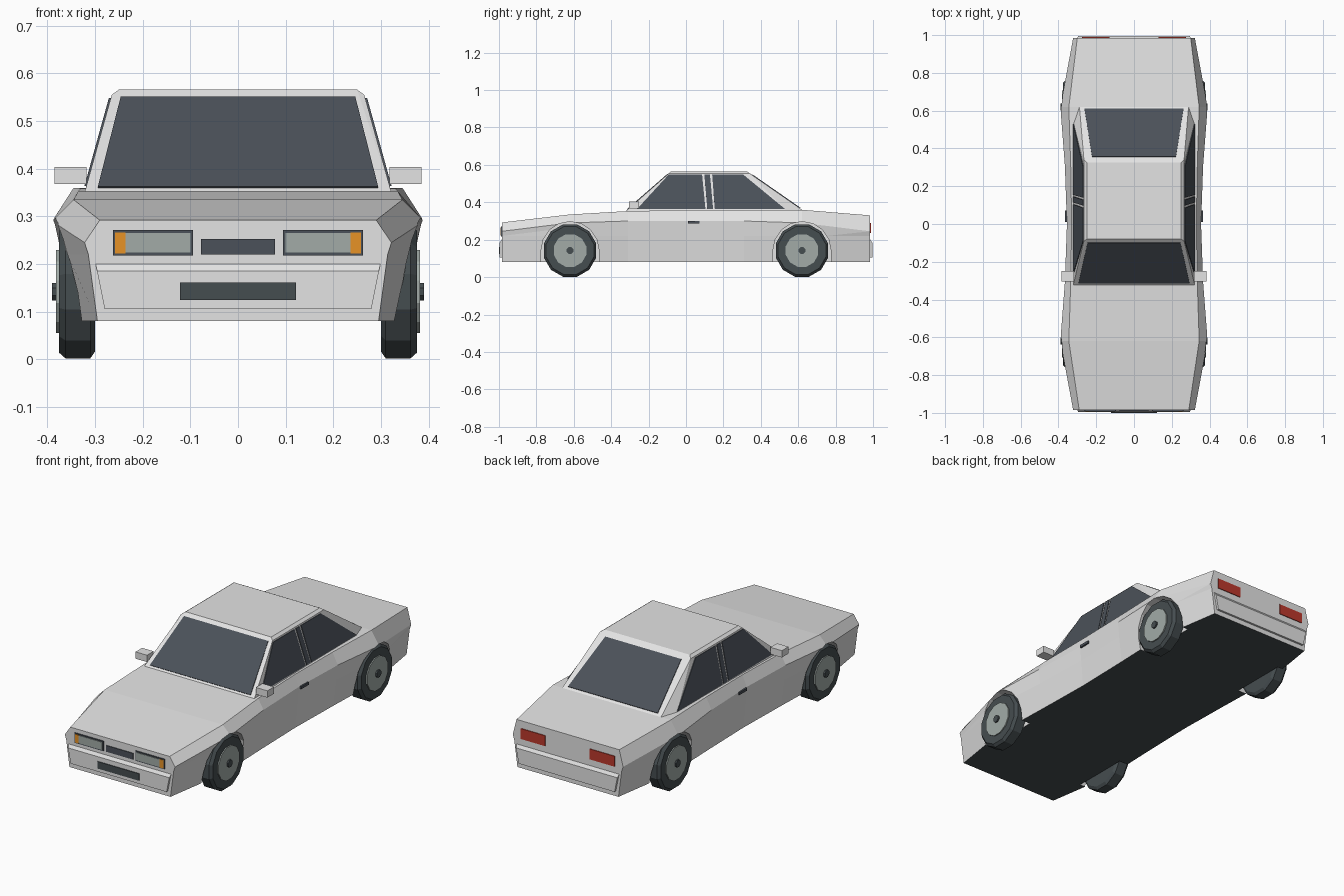
import bpy, bmesh, math
from mathutils import Vector

cube = bpy.data.objects.get("Cube")
if cube:
    bpy.data.objects.remove(cube, do_unlink=True)


def material(name, r, g, b):
    m = bpy.data.materials.new(name)
    m.use_nodes = True
    m.diffuse_color = (r, g, b, 1)
    bsdf = next(n for n in m.node_tree.nodes if n.type == 'BSDF_PRINCIPLED')
    bsdf.inputs["Base Color"].default_value = (r, g, b, 1)
    bsdf.inputs["Roughness"].default_value = 0.8
    return m


PAINT = material("white paint", .77, .77, .77)
GLASS = material("dark glass", .07, .082, .1)
RUBBER = material("black rubber", .06, .074, .08)
METAL = material("grey metal", .36, .41, .39)
ORANGE = material("orange lamp", .83, .3, .02)
RED = material("red lamp", .5, .04, .025)


def finish(name, bm, *mats):
    bmesh.ops.recalc_face_normals(bm, faces=bm.faces[:])
    me = bpy.data.meshes.new(name)
    bm.to_mesh(me)
    bm.free()
    for m in mats:
        me.materials.append(m)
    ob = bpy.data.objects.new(name, me)
    bpy.context.collection.objects.link(ob)
    return ob


def loft(name, rings, mat):
    """Skin closed rings of points and cap both ends."""
    bm = bmesh.new()
    rows = [[bm.verts.new(p) for p in ring] for ring in rings]
    n = len(rows[0])
    for a, b in zip(rows, rows[1:]):
        for i in range(n):
            j = (i + 1) % n
            bm.faces.new((a[i], a[j], b[j], b[i]))
    bm.faces.new(rows[0])
    bm.faces.new(rows[-1])
    return finish(name, bm, mat)


def plate(name, points, outward, mat, thick=.004):
    out = Vector(outward).normalized() * thick
    return loft(name, [points, [Vector(p) + out for p in points]], mat)


def box(name, x, y, z, mat):
    ring = [(x[0], y[0]), (x[1], y[0]), (x[1], y[1]), (x[0], y[1])]
    return loft(name, [[(a, b, h) for a, b in ring] for h in z], mat)


def end_plate(name, x0, x1, z0, z1, y, mat, thick=.004):
    pts = [(x0, y, z0), (x1, y, z0), (x1, y, z1), (x0, y, z1)]
    return plate(name, pts, (0, y, 0), mat, thick)


def disc(name, side, profile, y, mat, sides=12):
    """Turn (x, radius) pairs around a wheel axle."""
    rings = []
    for x, r in profile:
        angles = [math.tau * (i + .5) / sides for i in range(sides)]
        rings.append([(side * x, y + r * math.cos(a), .142 + r * math.sin(a)) for a in angles])
    return loft(name, rings, mat)


# Body: sections of y, sill, shoulder x and z, top edge x and z
sections = [
    (-.985, .295, .322, .245, .29, .292),
    (-.62, .352, .39, .29, .345, .335),
    (-.31, .342, .366, .30, .335, .353),
    (0, .335, .355, .30, .33, .358),
    (.31, .342, .366, .30, .335, .36),
    (.62, .352, .39, .29, .345, .36),
    (.985, .295, .322, .245, .30, .33),
]
rings = []
for y, sill, sx, sz, tx, tz in sections:
    half = [(sill, .08), (sx - .008, .22), (sx, sz), (tx, tz)]
    outline = half + [(-x, z) for x, z in reversed(half)]
    rings.append([(x, y, z) for x, z in outline])
body = loft("body", rings, PAINT)
body.data.materials.append(RUBBER)

# Wheel arches, cut into the sides
for s in (1, -1):
    for y in (-.62, .62):
        arc = [(y + .155 * math.cos(math.pi * i / 8), .142 + .155 * math.sin(math.pi * i / 8))
               for i in range(9)]
        arc = [(y + .155, 0)] + arc + [(y - .155, 0)]
        cutter = loft("arch_cutter", [[(s * x, a, b) for a, b in arc] for x in (.296, .5)], PAINT)
        cutter.hide_render = True
        mod = body.modifiers.new("arch", 'BOOLEAN')
        mod.operation = 'DIFFERENCE'
        mod.solver = 'EXACT'
        mod.object = cutter
        bpy.context.view_layer.objects.active = body
        bpy.ops.object.modifier_apply(modifier=mod.name)
        bpy.data.objects.remove(cutter, do_unlink=True)

# Dark underside
for p in body.data.polygons:
    p.material_index = 1 if p.normal.z < -.9 and p.center.z < .09 else 0

# Cabin
bm = bmesh.new()
for s in (1, -1):
    for x, y, z in [(.322, -.325, .35), (.322, .54, .35), (.29, .635, .35),
                    (.265, -.09, .555), (.265, .34, .555),
                    (.25, -.08, .566), (.25, .325, .566)]:
        bm.verts.new((s * x, y, z))
bmesh.ops.convex_hull(bm, input=bm.verts[:])
finish("cabin", bm, PAINT)


def between(z, low, high):
    return low + (high - low) * (z - .35) / .205


# Windscreen and rear window
for name, low, high, wl, wh, zl, zh in [("windscreen", -.325, -.09, .294, .246, .36, .549),
                                        ("rear_window", .635, .34, .262, .222, .368, .545)]:
    yl, yh = between(zl, low, high), between(zh, low, high)
    pts = [(-wl, yl, zl), (wl, yl, zl), (wh, yh, zh), (-wh, yh, zh)]
    plate(name, pts, (0, math.copysign(.205, low), abs(high - low)), GLASS)

for s in (1, -1):
    side = "left" if s > 0 else "right"
    # Side windows with a dark door pillar between thin frames
    for part, b0, b1, t1, t0 in [("front_window", -.262, .104, .086, -.092),
                                 ("door_pillar", .114, .145, .128, .098),
                                 ("back_window", .154, .53, .305, .14)]:
        pts = [(s * between(z, .322, .265), y, z)
               for y, z in ((b0, .363), (b1, .363), (t1, .548), (t0, .548))]
        plate(f"{side}_{part}", pts, (s * .205, 0, .057), GLASS)

    # Door mirror and handle
    box(f"{side}_mirror", (s * .318, s * .385), (-.305, -.25), (.368, .404), PAINT)
    box(f"{side}_door_handle", (s * .345, s * .364), (.01, .072), (.287, .301), GLASS)

    # Front and rear lamps
    f = -.985
    end_plate(f"{side}_lamp_housing", s * .094, s * .262, .218, .271, f, GLASS)
    end_plate(f"{side}_headlamp", s * .1, s * .236, .224, .265, f, METAL, .007)
    end_plate(f"{side}_indicator", s * .236, s * .258, .222, .266, f, ORANGE, .007)
    end_plate(f"{side}_tail_lamp", s * .13, s * .275, .235, .29, -f, RED)

    # Wheels
    for end, y in (("front", -.62), ("rear", .62)):
        tag = f"{side}_{end}"
        disc(f"{tag}_tyre", s, [(.30, .13), (.31, .145), (.362, .145), (.376, .132)], y, RUBBER)
        disc(f"{tag}_rim", s, [(.34, .09), (.382, .09)], y, METAL)
        disc(f"{tag}_hub", s, [(.37, .02), (.39, .02)], y, RUBBER, 8)

# Bumpers with a sloping upper lip
for name, s in (("front_bumper", -1), ("rear_bumper", 1)):
    profile = [(.97, .202), (.984, .202), (.996, .185), (.996, .106), (.97, .106)]
    loft(name, [[(k * (.28 + .2 * (z - .106)), s * y, z) for y, z in profile] for k in (-1, 1)], PAINT)

# Grille and lower air intake
end_plate("grille", -.078, .078, .22, .253, -.985, GLASS)
end_plate("air_intake", -.122, .122, .124, .161, -.996, RUBBER)
